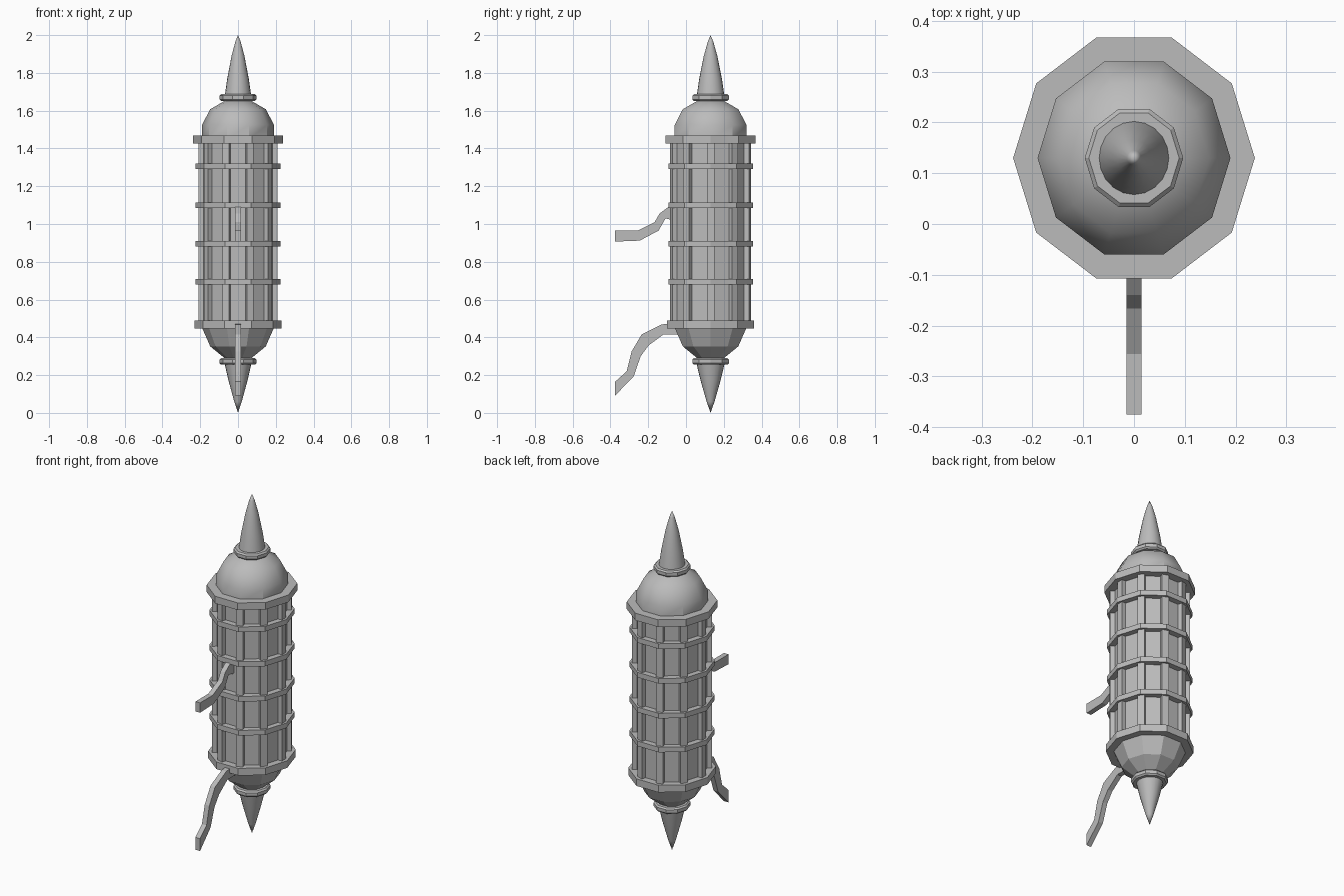
import bpy, bmesh, math
from mathutils import Matrix

cube = bpy.data.objects.get("Cube")
if cube:
    bpy.data.objects.remove(cube, do_unlink=True)

AXIS_Y = 0.13      # the canister stands behind the handles
STRETCH = 1.05     # slightly deeper than wide
SIDES = 10

metal = bpy.data.materials.new("grey_metal")
metal.use_nodes = True
metal.diffuse_color = (0.5, 0.5, 0.5, 1)
metal.node_tree.nodes["Principled BSDF"].inputs["Base Color"].default_value = (0.5, 0.5, 0.5, 1)


def finish(name, bm, smooth=None):
    bmesh.ops.recalc_face_normals(bm, faces=bm.faces)
    mesh = bpy.data.meshes.new(name)
    bm.to_mesh(mesh)
    bm.free()
    mesh.materials.append(metal)
    obj = bpy.data.objects.new(name, mesh)
    bpy.context.collection.objects.link(obj)
    if smooth:
        bpy.ops.object.select_all(action='DESELECT')
        obj.select_set(True)
        bpy.context.view_layer.objects.active = obj
        bpy.ops.object.shade_smooth_by_angle(angle=math.radians(smooth))
    return obj


def lathe(name, profile, sides=SIDES, smooth=None):
    """Spin (radius, z) points round the canister axis; radius 0 makes a tip."""
    bm = bmesh.new()
    rings = []
    for r, z in profile:
        count = sides if r else 1
        rings.append([bm.verts.new((r * math.cos(math.tau * i / sides),
                                    AXIS_Y + STRETCH * r * math.sin(math.tau * i / sides), z))
                      for i in range(count)])
    for a, b in zip(rings, rings[1:]):
        for i in range(sides):
            j = (i + 1) % sides
            loop = [a[i % len(a)], a[j % len(a)], b[j % len(b)], b[i % len(b)]]
            bm.faces.new(list(dict.fromkeys(loop)))
    for end in (rings[0], rings[-1]):
        if len(end) > 1:
            bm.faces.new(end)
    return finish(name, bm, smooth)


def band(name, radius, low, high, bevel=0.0):
    lathe(name, [(radius - bevel, low), (radius, low + bevel),
                 (radius, high - bevel), (radius - bevel, high)] if bevel
          else [(radius, low), (radius, high)])


def handle(name, top, bottom, half=0.015):
    """Flat strip: a (y, z) outline extruded across x."""
    bm = bmesh.new()
    sides = [[(bm.verts.new((x, *t)), bm.verts.new((x, *b))) for t, b in zip(top, bottom)]
             for x in (-half, half)]
    left, right = sides
    for i in range(len(top) - 1):
        for s in sides:
            bm.faces.new((s[i][0], s[i + 1][0], s[i + 1][1], s[i][1]))
        for k in (0, 1):
            bm.faces.new((left[i][k], left[i + 1][k], right[i + 1][k], right[i][k]))
    for i in (0, -1):
        bm.faces.new((left[i][0], left[i][1], right[i][1], right[i][0]))
    finish(name, bm)


# Canister body
lathe("body", [(0.19, 0.45), (0.19, 1.46)])

# Upright ribs on the corners
bm = bmesh.new()
for i in range(SIDES):
    place = (Matrix.Translation((0, AXIS_Y, 0.965)) @ Matrix.Diagonal((1, STRETCH, 1, 1))
             @ Matrix.Rotation(math.tau * i / SIDES, 4, 'Z')
             @ Matrix.Translation((0.193, 0, 0)) @ Matrix.Diagonal((0.032, 0.038, 0.99, 1)))
    bmesh.ops.create_cube(bm, size=1, matrix=place)
finish("ribs", bm)

# Hoops and rims
for n, z in enumerate((0.695, 0.895, 1.1, 1.305)):
    band(f"hoop_{n + 1}", 0.224, z - 0.015, z + 0.015)
band("lower_rim", 0.23, 0.447, 0.489)
band("upper_rim", 0.238, 1.426, 1.468)

# Domed ends
lathe("upper_dome", [(0.19, 1.45), (0.19, 1.525), (0.148, 1.607), (0.065, 1.655)], smooth=35)
lathe("lower_dome", [(0.065, 0.285), (0.147, 0.352), (0.19, 0.45)])

# Collars and spikes
band("upper_collar", 0.097, 1.652, 1.687, 0.008)
band("lower_collar", 0.097, 0.255, 0.29, 0.008)
lathe("upper_spike", [(0.071, 1.67), (0.057, 1.77), (0.034, 1.89), (0.014, 1.965), (0, 2.0)],
      sides=20, smooth=60)
lathe("lower_spike", [(0.073, 0.27), (0.05, 0.17), (0.02, 0.06), (0, 0.0)], sides=20, smooth=60)

# Handles on the front
handle("upper_handle",
       [(-0.375, 0.965), (-0.256, 0.965), (-0.166, 1.01), (-0.14, 1.055), (-0.08, 1.1), (-0.04, 1.1)],
       [(-0.375, 0.907), (-0.245, 0.912), (-0.145, 0.965), (-0.108, 1.03), (-0.07, 1.02), (-0.04, 1.02)])
handle("lower_handle",
       [(-0.375, 0.165), (-0.314, 0.22), (-0.288, 0.325), (-0.235, 0.415), (-0.13, 0.468), (-0.04, 0.478)],
       [(-0.375, 0.092), (-0.277, 0.193), (-0.24, 0.3), (-0.198, 0.357), (-0.12, 0.415), (-0.03, 0.415)])
